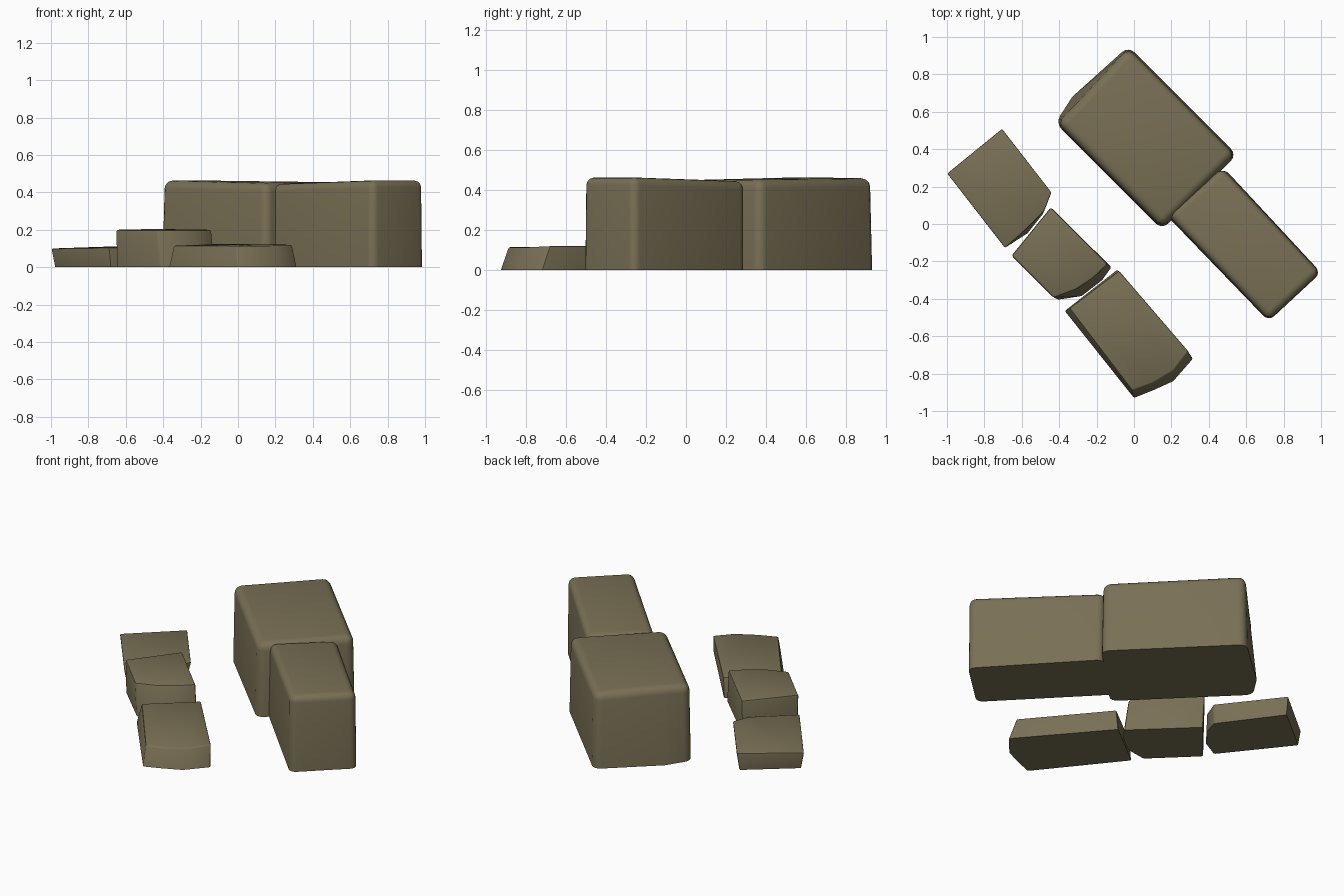
import bpy, bmesh, math
from mathutils import Vector

cube = bpy.data.objects.get("Cube")
if cube:
    bpy.data.objects.remove(cube)

stone = bpy.data.materials.new("olive_brown_stone")
stone.use_nodes = True
colour = (0.19, 0.16, 0.09, 1)
stone.diffuse_color = colour
bsdf = stone.node_tree.nodes["Principled BSDF"]
bsdf.inputs["Base Color"].default_value = colour
bsdf.inputs["Roughness"].default_value = 0.9


def block(name, base, top, round_by, segments):
    """Block between a ground outline and a top outline, rounded except on the ground."""
    bm = bmesh.new()
    low = [bm.verts.new((x, y, 0)) for x, y in base]
    high = [bm.verts.new(p) for p in top]
    n = len(low)
    bm.faces.new(low)
    bm.faces.new(high)
    for i in range(n):
        j = (i + 1) % n
        bm.faces.new((low[i], low[j], high[j], high[i]))
    bmesh.ops.recalc_face_normals(bm, faces=bm.faces)
    edges = [e for e in bm.edges if max(v.co.z for v in e.verts) > 0.01
             and e.calc_face_angle(0) > math.radians(35)]
    bmesh.ops.bevel(bm, geom=edges, offset=round_by, segments=segments,
                    profile=0.5, affect='EDGES', clamp_overlap=True)
    bmesh.ops.triangulate(bm, faces=[f for f in bm.faces if len(f.verts) > 4])
    mesh = bpy.data.meshes.new(name)
    bm.to_mesh(mesh)
    bm.free()
    mesh.materials.append(stone)
    ob = bpy.data.objects.new(name, mesh)
    bpy.context.collection.objects.link(ob)
    bpy.ops.object.select_all(action='DESELECT')
    ob.select_set(True)
    bpy.context.view_layer.objects.active = ob
    bpy.ops.object.shade_smooth_by_angle(angle=math.radians(35))
    return ob


# Two tall rounded blocks; the narrow one butts into the wide one
block("wide_tall_block",
      [(-.03, .95), (.55, .37), (.15, -.03), (-.42, .54), (-.33, .68)],
      [(-.03, .94, .46), (.54, .37, .455), (.15, -.02, .45), (-.41, .54, .465), (-.29, .66, .465)],
      0.045, 4)
block("narrow_tall_block",
      [(.48, .30), (1.0, -.26), (.72, -.52), (.17, .05)],
      [(.47, .30, .445), (.995, -.26, .465), (.72, -.515, .465), (.18, .05, .445)],
      0.04, 4)

# Three low stones in a row, each with a broken south-east end
block("low_stone_back",
      [(-.98, .27), (-.71, .49), (-.46, .15), (-.49, .05), (-.57, -.05), (-.68, -.11)],
      [(-1.0, .27, .10), (-.705, .51, .11), (-.44, .17, .11), (-.48, .07, .11),
       (-.59, -.04, .105), (-.69, -.13, .105)],
      0.008, 2)
block("low_stone_middle",
      [(-.65, -.17), (-.44, .08), (-.12, -.23), (-.17, -.30), (-.28, -.385), (-.41, -.405)],
      [(-.655, -.17, .20), (-.445, .09, .205), (-.14, -.215, .20), (-.22, -.29, .20),
       (-.31, -.35, .20), (-.43, -.395, .20)],
      0.012, 2)
block("low_stone_front",
      [(-.37, -.465), (-.09, -.245), (.315, -.72), (.21, -.84), (.10, -.89), (0, -.93)],
      [(-.345, -.45, .115), (-.08, -.25, .125), (.29, -.68, .12), (.21, -.785, .115),
       (.10, -.85, .11), (-.01, -.89, .115)],
      0.008, 2)
